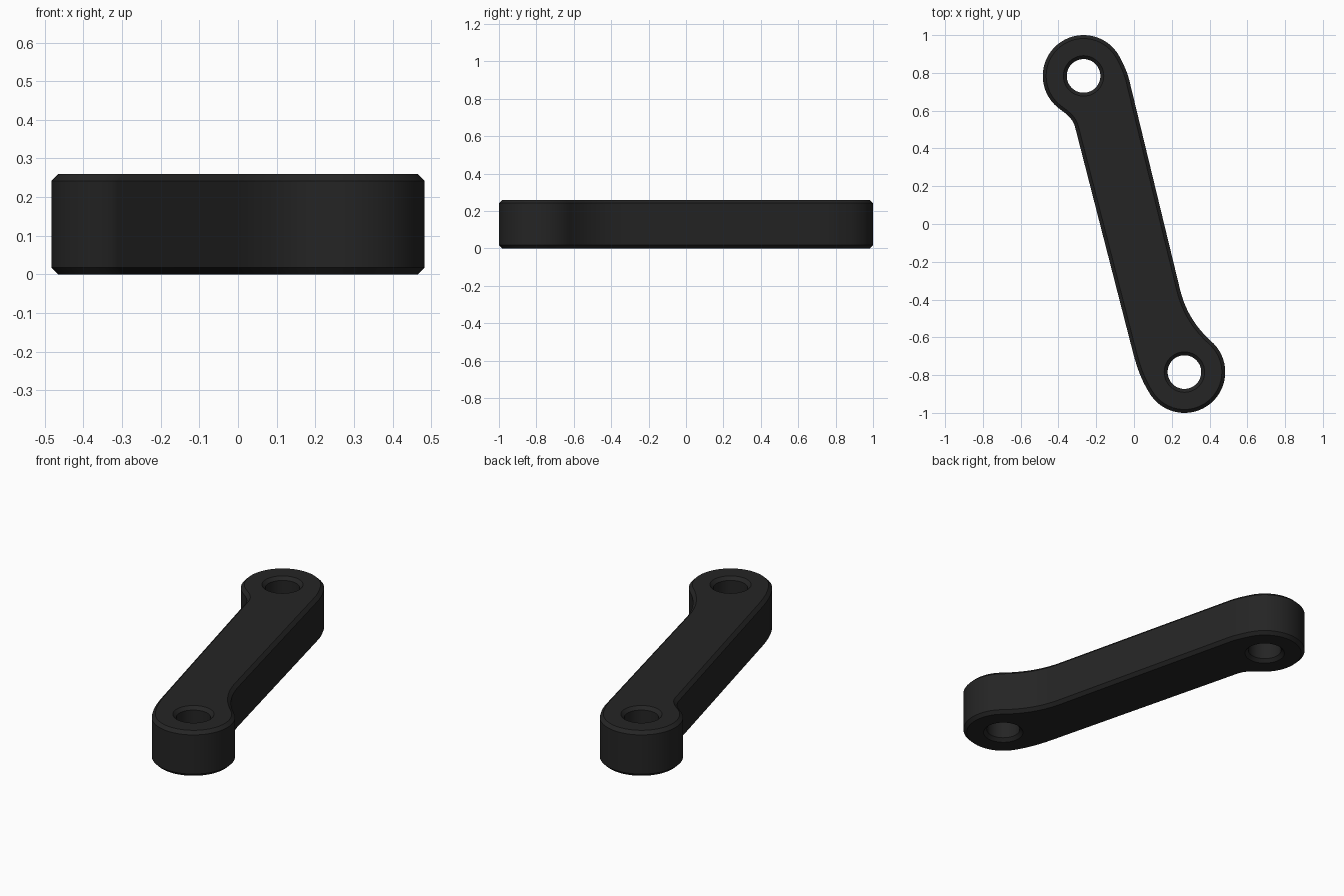
import bpy
import bmesh
from math import cos, sin, radians
from mathutils import Vector
from mathutils.geometry import interpolate_bezier

cube = bpy.data.objects.get("Cube")
if cube:
    bpy.data.objects.remove(cube, do_unlink=True)

HEIGHT = 0.26
CHAMFER = 0.018
LOBE_R = 0.216
HOLE_R = 0.089
REAR = Vector((-0.267, 0.784))
FRONT = -REAR


def polar(angle):
    a = radians(angle)
    return Vector((cos(a), sin(a)))


def arc(centre, radius, start, end, steps):
    return [centre + radius * polar(start + (end - start) * i / steps)
            for i in range(steps + 1)]


def blend(p0, dir0, p1, dir1):
    """Smooth transition between two points, end points left out."""
    reach = 0.36 * (p1 - p0).length
    pts = interpolate_bezier(p0, p0 + dir0.normalized() * reach,
                             p1 - dir1.normalized() * reach, p1, 12)
    return [p.to_2d() for p in pts[1:-1]]


def prism(name, outline, bottom, top):
    bm = bmesh.new()
    face = bm.faces.new([bm.verts.new((p.x, p.y, bottom)) for p in outline])
    result = bmesh.ops.extrude_face_region(bm, geom=[face])
    moved = [v for v in result["geom"] if isinstance(v, bmesh.types.BMVert)]
    bmesh.ops.translate(bm, verts=moved, vec=(0, 0, top - bottom))
    bmesh.ops.recalc_face_normals(bm, faces=bm.faces[:])
    mesh = bpy.data.meshes.new(name)
    bm.to_mesh(mesh)
    bm.free()
    obj = bpy.data.objects.new(name, mesh)
    bpy.context.collection.objects.link(obj)
    return obj


# Outline: two round lobes joined by a slanted bar with blended shoulders
rear_arc = arc(REAR, LOBE_R, 27, 234, 44)
front_arc = arc(FRONT, LOBE_R, 212, 408, 44)
left_a, left_b = Vector((-0.312, 0.513)), Vector((-0.008, -0.67))
right_a, right_b = Vector((0.243, -0.344)), Vector((-0.024, 0.757))
down, up = left_b - left_a, right_b - right_a

outline = rear_arc
outline = outline + blend(rear_arc[-1], polar(234 + 90), left_a, down)
outline += [left_a, left_b]
outline += blend(left_b, down, front_arc[0], polar(212 + 90))
outline += front_arc
outline += blend(front_arc[-1], polar(48 + 90), right_a, up)
outline += [right_a, right_b]
outline += blend(right_b, up, rear_arc[0], polar(27 + 90))

link_arm = prism("link_arm", outline, 0, HEIGHT)

# Through holes
cutters = []
for name, centre in (("rear_hole_cutter", REAR), ("front_hole_cutter", FRONT)):
    ring = arc(centre, HOLE_R, 0, 360, 48)[:-1]
    cutter = prism(name, ring, -0.1, HEIGHT + 0.1)
    cutter.hide_render = True
    cutters.append(cutter)
    cut = link_arm.modifiers.new(name, "BOOLEAN")
    cut.operation = "DIFFERENCE"
    cut.solver = "EXACT"
    cut.object = cutter

# Chamfer on every rim
bevel = link_arm.modifiers.new("rim_chamfer", "BEVEL")
bevel.width = CHAMFER
bevel.segments = 1
bevel.limit_method = "ANGLE"
bevel.angle_limit = radians(50)
bevel.use_clamp_overlap = False

bpy.ops.object.select_all(action="DESELECT")
link_arm.select_set(True)
bpy.context.view_layer.objects.active = link_arm
for modifier in list(link_arm.modifiers):
    bpy.ops.object.modifier_apply(modifier=modifier.name)
for cutter in cutters:
    bpy.data.objects.remove(cutter, do_unlink=True)
bpy.ops.object.shade_smooth_by_angle(angle=radians(30))

# Dark finish
colour = (0.018, 0.018, 0.018, 1)
finish = bpy.data.materials.new("dark_finish")
finish.use_nodes = True
finish.diffuse_color = colour
finish.node_tree.nodes["Principled BSDF"].inputs["Base Color"].default_value = colour
link_arm.data.materials.clear()
link_arm.data.materials.append(finish)
